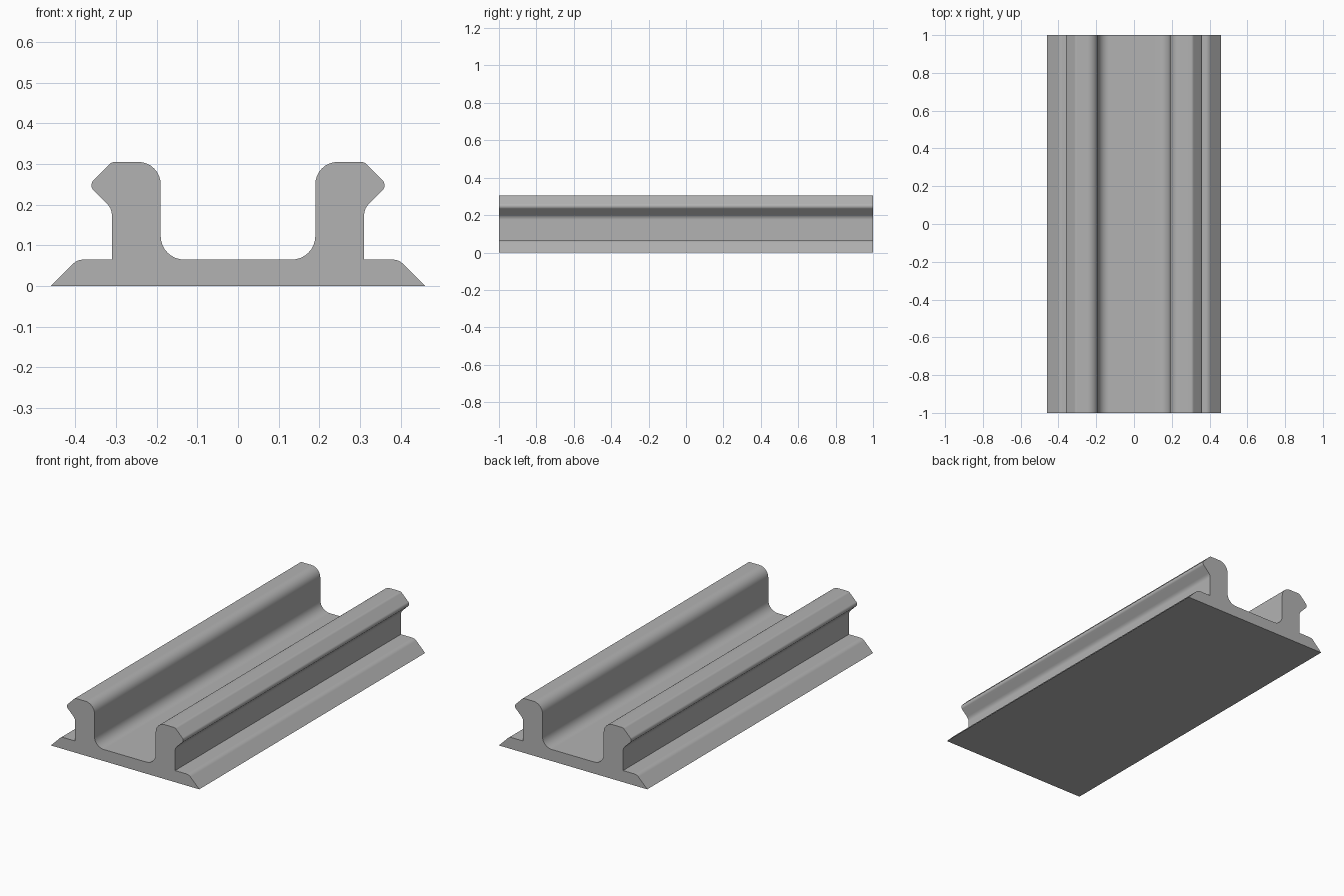
import bpy
import bmesh
import math
from mathutils import Vector

LENGTH = 2.0
ARC_STEPS = 8

cube = bpy.data.objects.get("Cube")
if cube:
    bpy.data.objects.remove(cube, do_unlink=True)


def make_material(name, colour):
    mat = bpy.data.materials.new(name)
    mat.use_nodes = True
    mat.diffuse_color = colour
    mat.node_tree.nodes["Principled BSDF"].inputs["Base Color"].default_value = colour
    return mat


def fillet(before, corner, after, radius):
    """Points of an arc of the given radius that rounds one corner."""
    if radius == 0:
        return [corner]
    a = (before - corner).normalized()
    b = (after - corner).normalized()
    half = a.angle(b) / 2
    centre = corner + (a + b).normalized() * radius / math.sin(half)
    start = corner + a * radius / math.tan(half) - centre
    end = corner + b * radius / math.tan(half) - centre
    sweep = math.pi - 2 * half
    points = []
    for i in range(ARC_STEPS + 1):
        t = i / ARC_STEPS
        points.append(centre + (start * math.sin((1 - t) * sweep)
                                + end * math.sin(t * sweep)) / math.sin(sweep))
    return points


# Half of the cross-section: x, z, corner radius
corners = [
    (0.46, 0.0, 0),          # foot edge
    (0.395, 0.065, 0.036),   # foot shoulder
    (0.31, 0.065, 0),        # base of the wall
    (0.31, 0.19, 0.036),     # under the lip
    (0.3675, 0.2475, 0.018), # lip tip
    (0.31, 0.305, 0.02),     # outer top
    (0.19, 0.305, 0.055),    # inner top
    (0.19, 0.065, 0.058),    # channel floor
]
spots = [Vector((x, z)) for x, z, r in corners]
path = [Vector((0, 0))] + spots + [Vector((0, spots[-1].y))]
half = []
for i, (x, z, r) in enumerate(corners):
    half += fillet(path[i], path[i + 1], path[i + 2], r)
outline = half + [Vector((-p.x, p.y)) for p in reversed(half)]

# Extrude the cross-section along the rail
bm = bmesh.new()
profile = bm.faces.new([bm.verts.new((p.x, -LENGTH / 2, p.y)) for p in outline])
extruded = bmesh.ops.extrude_face_region(bm, geom=[profile], use_keep_orig=True)
moved = [g for g in extruded["geom"] if isinstance(g, bmesh.types.BMVert)]
bmesh.ops.translate(bm, verts=moved, vec=(0, LENGTH, 0))
bmesh.ops.recalc_face_normals(bm, faces=bm.faces)
mesh = bpy.data.meshes.new("channel_rail")
bm.to_mesh(mesh)
bm.free()

rail = bpy.data.objects.new("channel_rail", mesh)
bpy.context.collection.objects.link(rail)
mesh.materials.append(make_material("plain_grey", (0.45, 0.45, 0.45, 1)))

# Smooth fillets with crisp ends and corners
bpy.ops.object.select_all(action="DESELECT")
rail.select_set(True)
bpy.context.view_layer.objects.active = rail
bpy.ops.object.shade_smooth_by_angle(angle=math.radians(25))
weighted = rail.modifiers.new("flat_faces_stay_flat", "WEIGHTED_NORMAL")
weighted.keep_sharp = True
